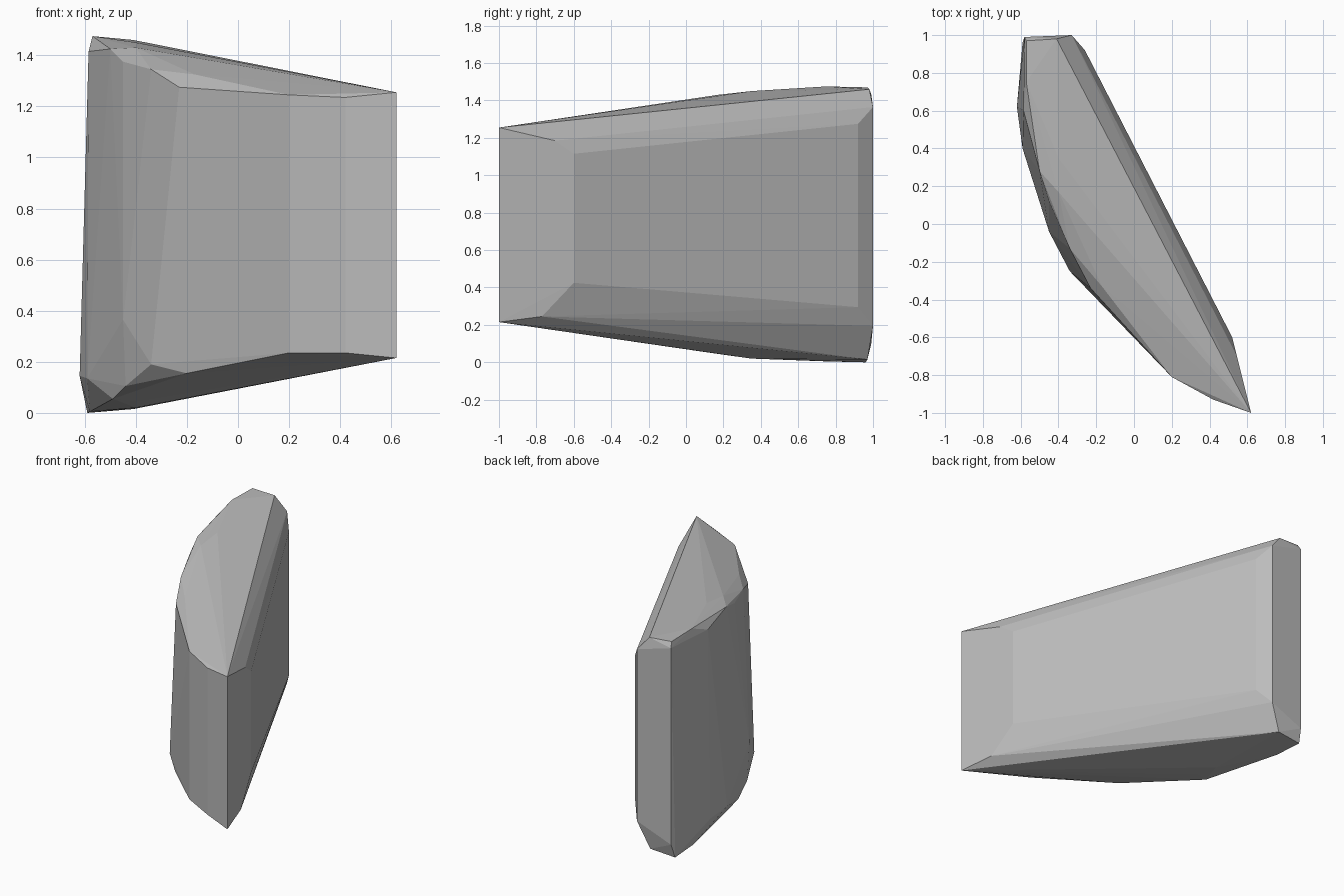
import bpy, bmesh

# Corner points of the faceted slab, grouped by edge loop
lower_rim = [(.62, -1, .22), (.42, -.93, .24), (.2, -.81, .24), (-.2, -.39, .16),
             (-.34, -.25, .195), (-.45, -.04, .37), (-.44, -.03, .11),
             (-.49, .14, .06), (-.59, .4, .14), (-.62, .62, .15), (-.59, .96, .09)]
upper_rim = [(.62, -1, 1.26), (.42, -.93, 1.24), (.2, -.81, 1.25), (-.23, -.34, 1.28),
             (-.34, -.13, 1.35), (-.45, .12, 1.38), (-.5, .28, 1.43),
             (-.585, .6, 1.42), (-.58, .99, 1.44)]
back_side = [(.52, -.6, .43), (.52, -.6, 1.12), (.56, -.77, .25), (.545, -.7, 1.19),
             (-.26, .92, .3), (-.26, .92, 1.28), (-.33, 1, .2), (-.33, 1, 1.37),
             (-.58, .99, .1)]
caps = [(-.17, -.33, 1.33), (-.4, .17, 1.435), (-.4, .35, 1.455), (-.57, .75, 1.48),
        (-.57, .97, 1.475), (-.41, .98, 1.465),
        (-.4, .17, .05), (-.4, .35, .025), (-.59, .96, .005), (-.41, .97, .02),
        (-.58, .75, .01)]

# Stone slab: flat facets stretched over the corners
bm = bmesh.new()
for p in lower_rim + upper_rim + back_side + caps:
    bm.verts.new(p)
hull = bmesh.ops.convex_hull(bm, input=bm.verts[:])
bmesh.ops.delete(bm, geom=[v for v in bm.verts if not v.link_faces], context='VERTS')
bmesh.ops.recalc_face_normals(bm, faces=bm.faces[:])

# Stand the slab on the floor
low = min(v.co.z for v in bm.verts)
bmesh.ops.translate(bm, verts=bm.verts[:], vec=(0, 0, -low))

mesh = bpy.data.meshes.new("stone_slab")
bm.to_mesh(mesh)
bm.free()
slab = bpy.data.objects.new("stone_slab", mesh)
bpy.context.collection.objects.link(slab)

# Plain grey stone
grey = bpy.data.materials.new("grey_stone")
grey.diffuse_color = (.5, .5, .5, 1)
mesh.materials.append(grey)
